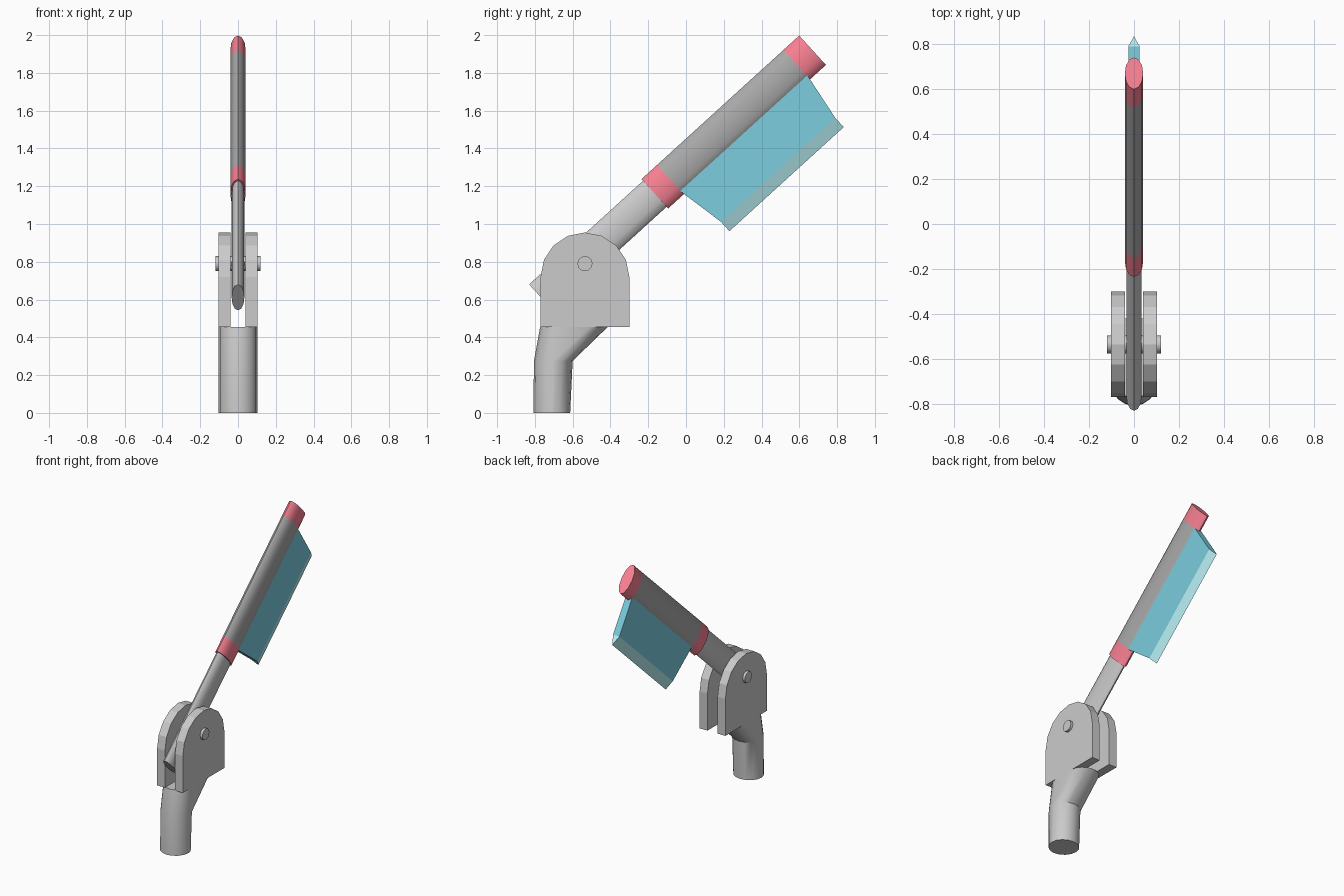
import bpy, bmesh
from math import sin, cos, pi, radians
from mathutils import Vector

if "Cube" in bpy.data.objects:
    bpy.data.objects.remove(bpy.data.objects["Cube"])

TILT = radians(42.3)
ORIGIN = Vector((0, -0.165, 1.16))
U = Vector((0, cos(TILT), sin(TILT)))      # along the arm
V = Vector((0, sin(TILT), -cos(TILT)))     # across the arm, toward the blade


def material(name, rgb):
    m = bpy.data.materials.new(name)
    m.diffuse_color = (*rgb, 1)
    m.use_nodes = True
    m.node_tree.nodes["Principled BSDF"].inputs["Base Color"].default_value = m.diffuse_color
    return m


RED = material("red", (0.95, 0.22, 0.29))
DARK = material("dark_grey", (0.40, 0.40, 0.40))
MID = material("mid_grey", (0.55, 0.55, 0.55))
TEAL = material("teal", (0.20, 0.61, 0.73))
PALE = material("pale_teal", (0.48, 0.87, 0.91))


def tilted(x, u, v):
    return ORIGIN + Vector((x, 0, 0)) + U * u + V * v


def loft(name, rings, mat=None, smooth=False):
    """Bridge rings of equal point count and cap both ends."""
    bm = bmesh.new()
    rows = [[bm.verts.new(p) for p in ring] for ring in rings]
    n = len(rows[0])
    for a, b in zip(rows, rows[1:]):
        for i in range(n):
            j = (i + 1) % n
            bm.faces.new((a[i], a[j], b[j], b[i]))
    bm.faces.new(rows[0])
    bm.faces.new(rows[-1])
    bmesh.ops.recalc_face_normals(bm, faces=bm.faces)
    mesh = bpy.data.meshes.new(name)
    bm.to_mesh(mesh)
    bm.free()
    ob = bpy.data.objects.new(name, mesh)
    bpy.context.collection.objects.link(ob)
    if mat:
        mesh.materials.append(mat)
    if smooth:
        bpy.ops.object.select_all(action='DESELECT')
        bpy.context.view_layer.objects.active = ob
        ob.select_set(True)
        bpy.ops.object.shade_smooth_by_angle(angle=radians(35))
    return ob


def oval_tube(name, u0, u1, rx, rv, mat):
    ring = [(rx * sin(2 * pi * i / 12), rv * cos(2 * pi * i / 12)) for i in range(12)]
    return loft(name, [[tilted(x, u, v) for x, v in ring] for u in (u0, u1)], mat, True)


# Tilted arm, grip and end bands
oval_tube("arm", -0.815, 0.05, 0.034, 0.093, MID)
oval_tube("lower_band", 0, 0.112, 0.041, 0.105, RED)
oval_tube("grip", 0.112, 1.016, 0.041, 0.105, DARK)
oval_tube("upper_band", 1.016, 1.129, 0.041, 0.105, RED)

# Blade panel with slanted ends, and its sharpened edge
T = 0.025
loft("blade", [[tilted(x, u, v) for x, u in ((-T, a), (T, a), (T, b), (-T, b))]
               for v, a, b in ((0.07, 0.107, 1.021), (0.345, 0.159, 0.977))], TEAL)
loft("blade_edge", [[tilted(x, u, v) for x, v in ((-T, 0.345), (T, 0.345), (0, 0.412))]
                    for u in (0.159, 0.977)], PALE)

# Two hinge plates with rounded tops
profile = [(-0.30, 0.455)]
profile += [(-0.535 + 0.235 * cos(pi * i / 8), 0.72 + 0.235 * sin(pi * i / 8)) for i in range(9)]
profile += [(-0.77, 0.455)]
for side, s in (("left", -1), ("right", 1)):
    loft(side + "_plate", [[(s * x, y, z) for y, z in profile] for x in (0.04, 0.102)])

# Hinge pin
loft("hinge_pin", [[(x, -0.535 + 0.04 * cos(pi * i / 6), 0.79 + 0.04 * sin(pi * i / 6))
                    for i in range(12)] for x in (-0.12, 0.12)], MID, True)


def post_ring(z, back_y, front_y, r=0.102):
    back = [(r * cos(pi * i / 8), back_y + 0.9 * r * sin(pi * i / 8), z) for i in range(9)]
    front = [(-r * cos(pi * i / 8), front_y - r * sin(pi * i / 8), z) for i in range(9)]
    return back + front


# Post that leans back and widens under the plates
loft("post", [post_ring(0, -0.705, -0.706),
              post_ring(0.275, -0.692, -0.703),
              post_ring(0.456, -0.505, -0.67)], None, True)
